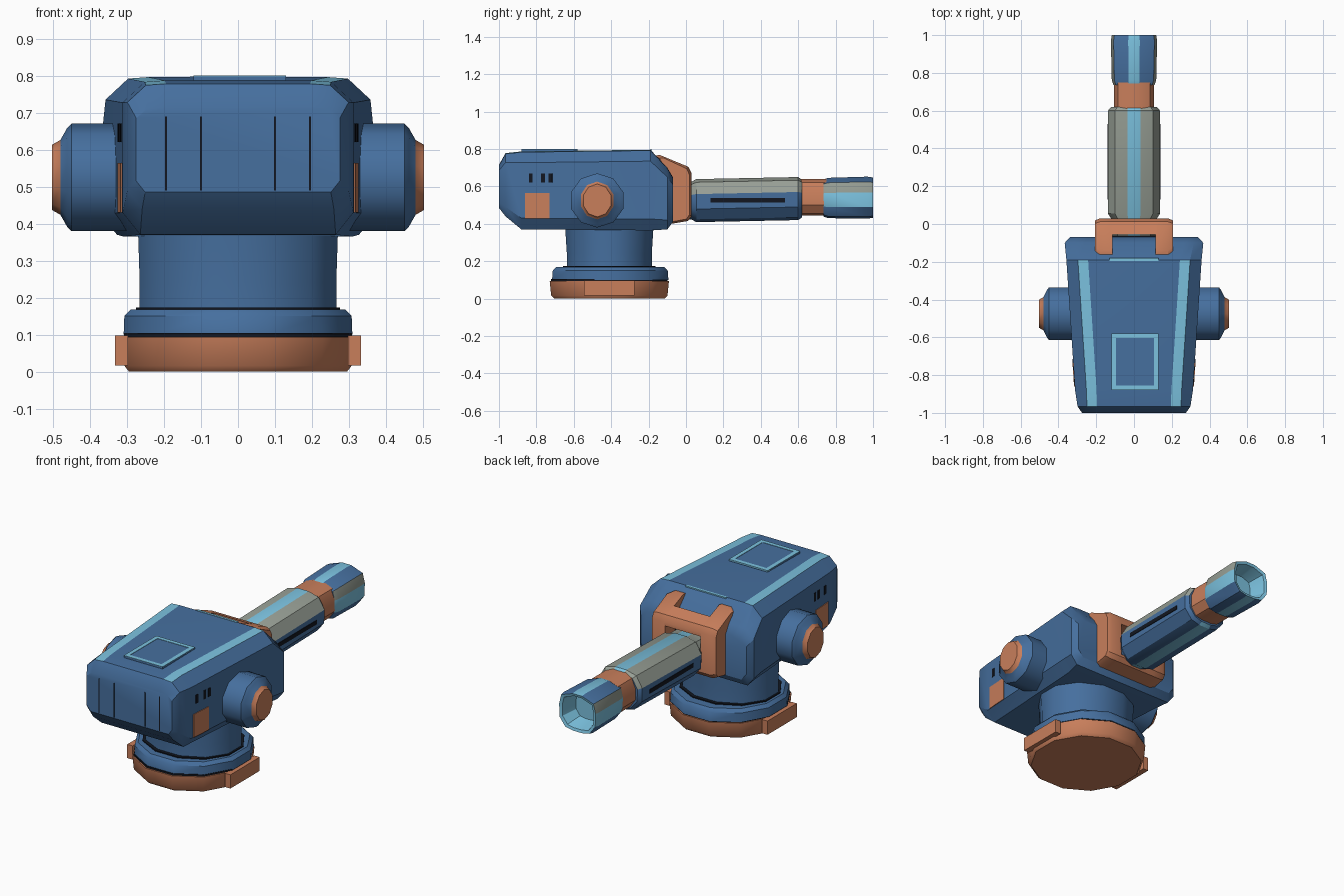
import bpy, bmesh, math
from mathutils import Vector, Matrix

if "Cube" in bpy.data.objects:
    bpy.data.objects.remove(bpy.data.objects["Cube"])

def mat(name, rgb):
    m = bpy.data.materials.new(name)
    m.diffuse_color = (*rgb, 1)
    m.use_nodes = True
    m.node_tree.nodes["Principled BSDF"].inputs["Base Color"].default_value = m.diffuse_color
    return m

BLUE = mat("steel_blue", (0.061, 0.160, 0.345))
ORANGE = mat("copper_orange", (0.58, 0.21, 0.105))
LIGHT = mat("light_blue", (0.20, 0.54, 0.74))
GREY = mat("warm_grey", (0.31, 0.345, 0.30))
DARK = mat("dark_gap", (0.006, 0.008, 0.014))
ALL = [BLUE, ORANGE, LIGHT, GREY, DARK]

def finish(name, bm, mats, angle=32):
    bmesh.ops.recalc_face_normals(bm, faces=bm.faces)
    me = bpy.data.meshes.new(name)
    bm.to_mesh(me)
    bm.free()
    for m in mats:
        me.materials.append(m)
    me.polygons.foreach_set("use_smooth", [True] * len(me.polygons))
    me.set_sharp_from_angle(angle=math.radians(angle))
    ob = bpy.data.objects.new(name, me)
    bpy.context.collection.objects.link(ob)
    return ob

def loft(name, rings, mats, rule=lambda i, j: 0, cap=(0, 0), angle=32):
    """Skin a list of equal-length rings; rule(i, j) gives the material."""
    bm = bmesh.new()
    vs = [[bm.verts.new(p) for p in r] for r in rings]
    n = len(vs[0])
    for i in range(len(vs) - 1):
        for j in range(n):
            k = (j + 1) % n
            f = bm.faces.new((vs[i][j], vs[i][k], vs[i + 1][k], vs[i + 1][j]))
            f.material_index = rule(i, j)
    bm.faces.new(vs[0]).material_index = cap[0]
    bm.faces.new(vs[-1]).material_index = cap[1]
    return finish(name, bm, mats, angle)

def section(half, y, cz=0, s=1):
    """Mirror a half outline (x, z), listed top to bottom, into a ring at y."""
    full = half + [(-x, z) for x, z in reversed(half)]
    return [(x * s, y, cz + z * s) for x, z in full]

def band(j, n):
    """Band number from the top (-1) to the bottom (n-1), same on both sides."""
    return -1 if j == 2 * n - 1 else (j if j < n else 2 * n - 2 - j)

def box(name, c, size, m, rot=0, bevel=0):
    bm = bmesh.new()
    M = Matrix.Translation(c) @ Matrix.Rotation(rot, 4, 'Z') @ Matrix.Diagonal((*size, 1))
    bmesh.ops.create_cube(bm, size=1, matrix=M)
    if bevel:
        bmesh.ops.bevel(bm, geom=bm.edges[:], offset=bevel, segments=1, affect='EDGES')
    return finish(name, bm, [m])

def disc_stack(name, levels, n, c, mats, rule=lambda i, j: 0, cap=(0, 0), axis='Z', side=1):
    """Faceted turned part: levels are (height, radius_a, radius_b)."""
    rings = []
    for h, a, b in levels:
        r = []
        for k in range(n):
            t = 2 * math.pi * (k + 0.5) / n
            u, v = a * math.cos(t), b * math.sin(t)
            r.append((c[0] + u, c[1] + v, h) if axis == 'Z' else (side * h, c[1] + u, c[2] + v))
        rings.append(r)
    return loft(name, rings, mats, rule, cap, 40)

# Pedestal: orange foot with a flat plate on each flank, step and neck
disc_stack("foot_plate", [(0, .305, .305), (.016, .318, .322), (.094, .325, .330)], 12, (0, -.41), [ORANGE])
for s in (-1, 1):
    box("foot_side_plate", (s * .315, -.41, .057), (.035, .27, .08), ORANGE)
disc_stack("foot_gap", [(.09, .319, .322), (.104, .319, .322)], 12, (0, -.41), [DARK])
disc_stack("pedestal_step", [(.10, .32, .322), (.15, .318, .318), (.168, .30, .30)], 12, (0, -.405), [BLUE])
disc_stack("neck_gap", [(.16, .285, .255), (.174, .285, .255)], 12, (0, -.41), [DARK])
disc_stack("neck", [(.17, .275, .235), (.24, .275, .235), (.39, .28, .245)], 12, (0, -.41), [BLUE])

# Main housing with light stripes along both upper edges
def housing(y, hw, zb, zt, c):
    return section([(hw - c - .054, zt), (hw - c, zt - .004), (hw, zt - c),
                    (hw, zb + c), (hw - c * .8, zb)], y)

loft("housing", [housing(-1.0, .275, .485, .715, .03), housing(-.965, .299, .44, .778, .05),
                 housing(-.88, .312, .37, .787, .06), housing(-.19, .358, .365, .796, .061),
                 housing(-.10, .367, .37, .70, .05), housing(-.07, .34, .41, .65, .04)],
     ALL, lambda i, j: 2 if band(j, 5) == 0 and i in (1, 2) else 0)

# Roof hatch and its light frame
box("roof_hatch", (.005, -.73, .789), (.25, .30, .018), BLUE)
for s in (-1, 1):
    box("hatch_frame_side", (.005 + s * .113, -.73, .7965), (.024, .30, .007), LIGHT)
    box("hatch_frame_end", (.005, -.73 + s * .138, .7965), (.25, .024, .007), LIGHT)
box("roof_seam", (0, -.188, .7945), (.26, .014, .007), LIGHT)

# Panel seams on the front face
for s in (-1, 1):
    for x in (.10, .195):
        box("front_seam", (s * x, -.9995, .59), (.005, .003, .20), DARK)

# Side fittings on both flanks
for s in (-1, 1):
    def flank(y, out=.0):
        return s * (.312 + (y + .88) * .0667 + out)
    box("side_panel", (flank(-.795), -.795, .497), (.008, .13, .135), ORANGE, -s * .066)
    for y in (-.83, -.765, -.725):
        box("side_vent", (flank(y), y, .645), (.005, .02, .05), DARK, -s * .066)
    # Side pod with orange end cap
    disc_stack("side_pod", [(.29, .147, .145), (.45, .147, .145), (.462, .130, .133), (.480, .092, .101),
                            (.503, .078, .088)], 10, (0, -.475, .525), ALL,
               lambda i, j: 1 if i == 3 else 0, (0, 1), 'X', s)

# Orange collar around the barrel root
def extrude_x(name, prof, xs):
    """Extrude a (y, z) profile through (x, inset) stations."""
    cy, cz = -.035, .56
    rings = [[(x, cy + (y - cy) * (1 - k), cz + (z - cz) * (1 - k * .4)) for y, z in prof] for x, k in xs]
    loft(name, rings, [ORANGE])

for s in (-1, 1):
    extrude_x("collar_post", [(-.165, .765), (-.14, .768), (.012, .705), (.03, .67), (.03, .44),
                              (.01, .415), (-.08, .40), (-.09, .66)],
              [(s * .115, 0), (s * .18, 0), (s * .207, .18)])
extrude_x("collar_top", [(-.055, .733), (.012, .705), (.03, .67), (.03, .648), (-.055, .648)],
          [(-.118, 0), (.118, 0)])
extrude_x("collar_bottom", [(-.08, .455), (.03, .455), (.03, .44), (.01, .415), (-.08, .40)],
          [(-.118, 0), (.118, 0)])
box("collar_recess", (0, -.066, .55), (.23, .008, .20), DARK)

# Barrel: grey upper slopes, light stripe on top and underside
tube = [(.035, .115), (.10, .098), (.138, .035), (.135, -.045), (.09, -.10), (.035, -.115)]
loft("barrel", [section(tube, -.06, .523, .88), section(tube, .03, .524, .88), section(tube, .055, .524),
                section(tube, .60, .535), section(tube, .62, .535, .88)], ALL,
     lambda i, j: {-1: 2, 0: 3, 1: 3, 5: 2}.get(band(j, 6), 0))
for s in (-1, 1):
    box("barrel_slot", (s * .137, .33, .525), (.005, .40, .024), DARK)

# Orange neck ring and muzzle
ring = [(.04, .10), (.085, .082), (.107, .03), (.107, -.04), (.075, -.085), (.035, -.095)]
loft("barrel_ring", [section(ring, .61, .54), section(ring, .75, .54)], [ORANGE])
muz = [(.03, .11), (.106, .083), (.12, .028), (.117, -.05), (.08, -.10), (.03, -.11)]
loft("muzzle", [section(muz, .735, .538, .90), section(muz, .76, .538, .98), section(muz, .97, .54, 1.02),
                section(muz, 1.0, .54, .98), section(muz, .995, .54, .84), section(muz, .90, .54, .66)], ALL,
     lambda i, j: 2 if i > 2 else {-1: 2, 1: 3, 2: 2, 5: 2}.get(band(j, 6), 0), (0, 2))
